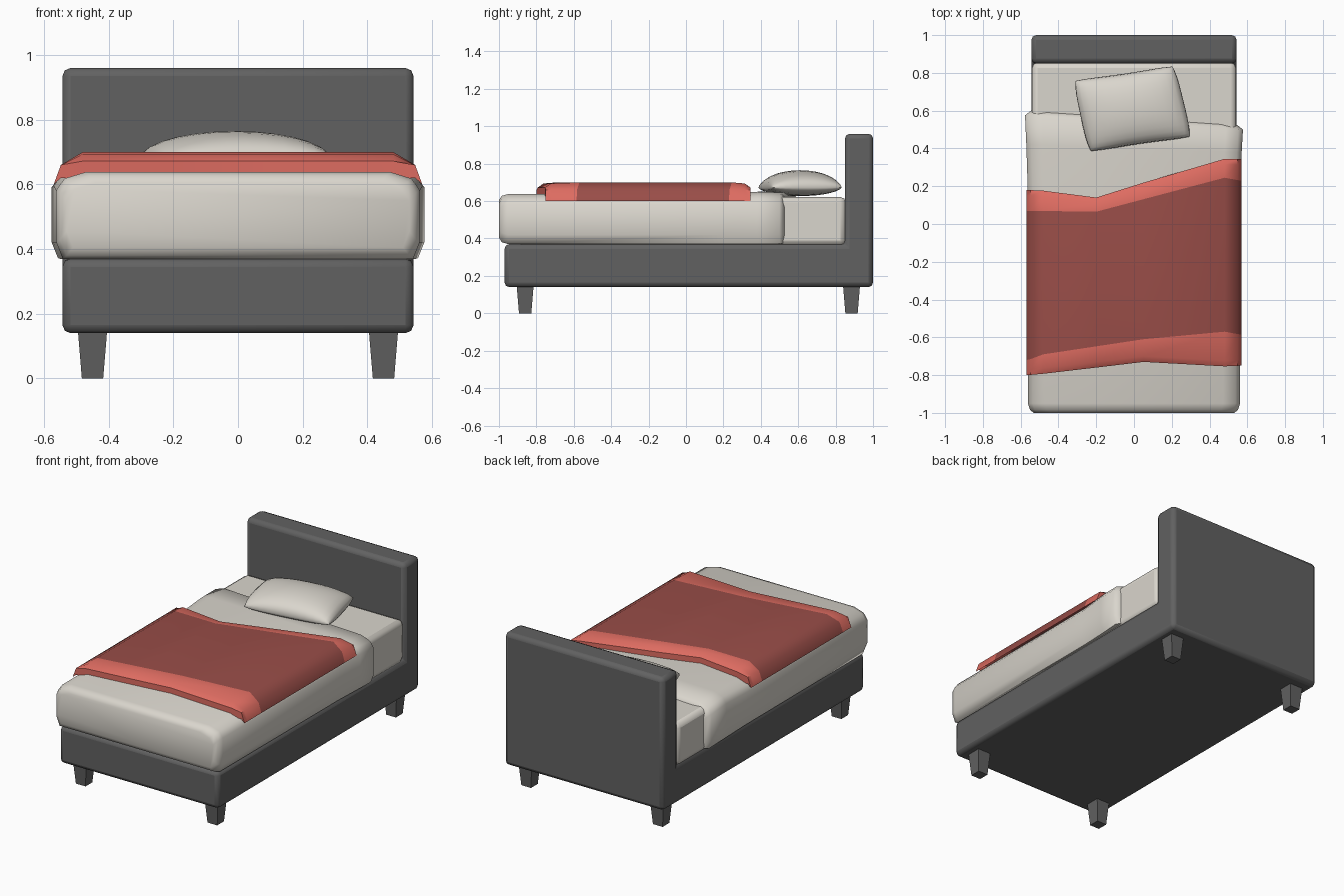
import bpy, bmesh, math

if "Cube" in bpy.data.objects:
    bpy.data.objects.remove(bpy.data.objects["Cube"])


def material(name, rgb):
    m = bpy.data.materials.new(name)
    m.diffuse_color = (*rgb, 1)
    m.use_nodes = True
    m.node_tree.nodes["Principled BSDF"].inputs["Base Color"].default_value = m.diffuse_color
    return m


GREY = material("charcoal fabric", (0.12, 0.12, 0.12))
WHITE = material("off white linen", (0.70, 0.67, 0.61))
RED = material("light red trim", (0.73, 0.15, 0.12))
DARK = material("dark red blanket", (0.32, 0.075, 0.065))


def make(name, verts, faces, mats, bevel=0, angle=40, fix=True):
    """Mesh object from points, with optional bevel, smoothed by angle."""
    me = bpy.data.meshes.new(name)
    me.from_pydata(verts, [], faces)
    if fix:
        bm = bmesh.new()
        bm.from_mesh(me)
        bmesh.ops.recalc_face_normals(bm, faces=bm.faces)
        bm.to_mesh(me)
        bm.free()
    ob = bpy.data.objects.new(name, me)
    bpy.context.collection.objects.link(ob)
    for m in mats:
        me.materials.append(m)
    if bevel:
        b = ob.modifiers.new("bevel", 'BEVEL')
        b.width, b.segments, b.limit_method = bevel, 2, 'ANGLE'
    bpy.ops.object.select_all(action='DESELECT')
    ob.select_set(True)
    bpy.context.view_layer.objects.active = ob
    bpy.ops.object.shade_smooth_by_angle(angle=math.radians(angle))
    return ob


def loft(rings):
    """Closed rings of points joined in order, with end caps."""
    n = len(rings[0])
    verts = [p for r in rings for p in r]
    faces = [(i * n + j, i * n + (j + 1) % n, (i + 1) * n + (j + 1) % n, (i + 1) * n + j)
             for i in range(len(rings) - 1) for j in range(n)]
    last = (len(rings) - 1) * n
    faces += [tuple(range(n - 1, -1, -1)), tuple(range(last, last + n))]
    return verts, faces


def lerp_curve(pts, x):
    """Piecewise linear value at x."""
    if x <= pts[0][0]:
        return pts[0][1]
    for (x0, y0), (x1, y1) in zip(pts, pts[1:]):
        if x <= x1:
            return y0 + (y1 - y0) * (x - x0) / (x1 - x0)
    return pts[-1][1]


# Base and headboard: one L-shaped side profile across the width
side = [(-0.97, 0.14), (1, 0.14), (1, 0.96), (0.85, 0.96), (0.85, 0.37), (-0.97, 0.37)]
make("base_and_headboard", *loft([[(x, y, z) for y, z in side] for x in (-0.543, 0.543)]),
     [GREY], bevel=0.025)

# Tapered legs
for yn, y in (("front", -0.86), ("back", 0.885)):
    for xn, s in (("left", -1), ("right", 1)):
        rings = [[(s * 0.45 + a * h, y + b * h, z)
                  for a, b in ((-1, -1), (1, -1), (1, 1), (-1, 1))]
                 for z, h in ((0, 0.033), (0.145, 0.045))]
        make(f"{yn}_{xn}_leg", *loft(rings), [GREY])

# Mattress, seen at the head end
box = [(-0.54, 0.36), (0.54, 0.36), (0.54, 0.622), (-0.54, 0.622)]
make("mattress", *loft([[(x, y, z) for x, z in box] for y in (-0.9, 0.855)]),
     [WHITE], bevel=0.03)

# White bed cover: rounded cross-sections (y left, y right, half width, bottom, top)
rings = []
for yl, yr, w, zb, zt in ((-1.0, -1.0, 0.53, 0.405, 0.605), (-0.985, -0.985, 0.55, 0.38, 0.628),
                          (-0.95, -0.95, 0.562, 0.37, 0.638), (0.2, 0.2, 0.563, 0.37, 0.638),
                          (0.42, 0.38, 0.57, 0.37, 0.65), (0.575, 0.5, 0.577, 0.372, 0.645),
                          (0.6, 0.525, 0.545, 0.375, 0.618)):
    half = [(w - 0.02, zb), (w, zb + 0.05), (w, zt - 0.055), (w - 0.025, zt - 0.02), (w - 0.09, zt)]
    prof = half + [(-x, z) for x, z in reversed(half)]
    rings.append([(x, yl + (yr - yl) * (x / w + 1) / 2, z) for x, z in prof])
make("bed_cover", *loft(rings), [WHITE], angle=65)

# Blanket: grid of wavy rows, with light trim at both ends
front_out = [(-0.56, -0.80), (-0.45, -0.79), (0.05, -0.73), (0.45, -0.755), (0.56, -0.75)]
front_in = [(-0.56, -0.72), (-0.48, -0.69), (0.05, -0.61), (0.48, -0.57), (0.56, -0.585)]
back_in = [(-0.56, 0.07), (-0.2, 0.065), (0.48, 0.245), (0.56, 0.23)]
back_out = [(-0.56, 0.18), (-0.45, 0.175), (-0.2, 0.14), (0.45, 0.345), (0.56, 0.345)]
columns = [(-0.57, 0.60), (-0.548, 0.66), (-0.48, 0.70), (-0.2, 0.70), (0.05, 0.70),
           (0.48, 0.70), (0.548, 0.66), (0.57, 0.60)]
rows = [(front_out, 0, 0.62), (front_out, 0, 0.672), (front_out, 0.03, 0.694), (front_in, 0, 0.70),
        (back_in, 0, 0.70), (back_out, -0.03, 0.694), (back_out, 0, 0.672), (back_out, 0, 0.62)]
n = len(columns)
verts = [(x, lerp_curve(c, x) + dy, min(z, zmax)) for c, dy, zmax in rows for x, z in columns]
faces = [(i * n + j, i * n + j + 1, (i + 1) * n + j + 1, (i + 1) * n + j)
         for i in range(len(rows) - 1) for j in range(n - 1)]
blanket = make("blanket", verts, faces, [DARK, RED], angle=50, fix=False)
for p in blanket.data.polygons:
    p.material_index = 0 if p.index // (n - 1) == 3 else 1

# Pillow: a skewed, puffed square, top and bottom sheets welded at the rim
N = 14
bm = bmesh.new()
for top in (1, -1):
    grid = []
    for i in range(N + 1):
        for j in range(N + 1):
            u = math.sin((2 * i / N - 1) * math.pi / 2)
            v = math.sin((2 * j / N - 1) * math.pi / 2)
            puff = math.sqrt(max(0, (1 - u * u) * (1 - v * v))) ** 0.8
            a = (u * (1 - 0.05 * v ** 4) + 1) / 2
            b = (v * (1 - 0.05 * u ** 4 - 0.05 * (1 - u * u)) + 1) / 2
            x = (1 - b) * (-0.24 + 0.55 * a) + b * (-0.325 + 0.54 * a)
            y = (1 - b) * (0.375 + 0.08 * a) + b * (0.765 + 0.08 * a)
            z = 0.672 + (0.093 if top > 0 else -0.045) * puff
            grid.append(bm.verts.new((x, y, z)))
    for i in range(N):
        for j in range(N):
            k = i * (N + 1) + j
            bm.faces.new([grid[k], grid[k + N + 1], grid[k + N + 2], grid[k + 1]])
bmesh.ops.remove_doubles(bm, verts=bm.verts, dist=0.0005)
bm.verts.index_update()
pv = [tuple(v.co) for v in bm.verts]
pf = [tuple(v.index for v in f.verts) for f in bm.faces]
bm.free()
make("pillow", pv, pf, [WHITE], angle=70)
